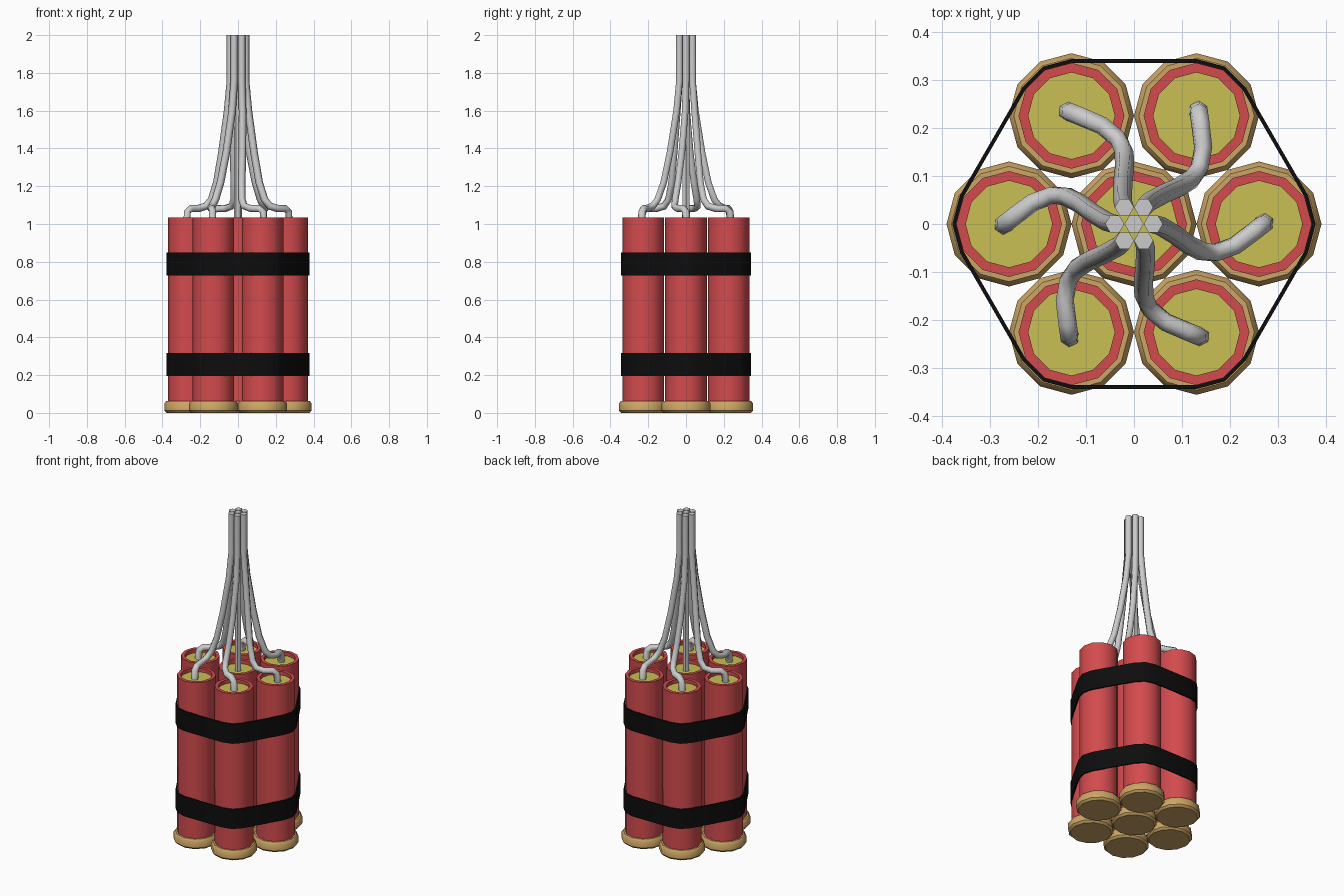
import bpy, bmesh
from math import radians, cos, sin, pi
from mathutils import Vector, Matrix

if "Cube" in bpy.data.objects:
    bpy.data.objects.remove(bpy.data.objects["Cube"])


def material(name, rgb):
    m = bpy.data.materials.new(name)
    m.diffuse_color = (*rgb, 1)
    m.use_nodes = True
    m.node_tree.nodes["Principled BSDF"].inputs["Base Color"].default_value = m.diffuse_color
    return m


RED = material("red_paper", (0.65, 0.07, 0.075))
YELLOW = material("yellow_fill", (0.58, 0.53, 0.09))
TAN = material("tan_cap", (0.6, 0.38, 0.13))
BLACK = material("black_tape", (0.004, 0.004, 0.004))


def loft(name, rings, mat=None, caps=(False, False), closed=False, angle=40):
    """Skin a list of equal-length vertex rings."""
    bm = bmesh.new()
    loops = [[bm.verts.new(p) for p in ring] for ring in rings]
    n = len(loops[0])
    pairs = list(zip(loops, loops[1:]))
    if closed:
        pairs.append((loops[-1], loops[0]))
    for a, b in pairs:
        for i in range(n):
            j = (i + 1) % n
            bm.faces.new((a[i], a[j], b[j], b[i]))
    if caps[0]:
        bm.faces.new(loops[0][::-1])
    if caps[1]:
        bm.faces.new(loops[-1])
    if pairs:
        bmesh.ops.recalc_face_normals(bm, faces=bm.faces)
    me = bpy.data.meshes.new(name)
    bm.to_mesh(me)
    bm.free()
    ob = bpy.data.objects.new(name, me)
    bpy.context.collection.objects.link(ob)
    if mat:
        me.materials.append(mat)
    bpy.ops.object.select_all(action='DESELECT')
    ob.select_set(True)
    bpy.context.view_layer.objects.active = ob
    bpy.ops.object.shade_smooth_by_angle(angle=radians(angle))
    return ob


def circle(r, z, c=(0, 0), n=12):
    return [(c[0] + r * cos(2 * pi * i / n), c[1] + r * sin(2 * pi * i / n), z) for i in range(n)]


def sweep(name, path):
    """Hexagonal wire along a path, carried without twisting."""
    pts = [Vector(p) for p in path]
    hexa = [Vector(p) for p in circle(0.02, 0, n=6)]
    rot, prev, rings = Matrix.Identity(3), Vector((0, 0, -1)), []
    for i, p in enumerate(pts):
        t = (pts[min(i + 1, len(pts) - 1)] - pts[max(i - 1, 0)]).normalized()
        rot = prev.rotation_difference(t).to_matrix() @ rot
        prev = t
        rings.append([p + rot @ h for h in hexa])
    return loft(name, rings, None, (True, True), angle=50 if len(path) == 2 else 65)


# Seven sticks: one in the middle, six around it
SPREAD = 0.26
centres = [(0, 0)] + [(SPREAD * cos(k * pi / 3), SPREAD * sin(k * pi / 3)) for k in range(6)]
cap_profile = [(0.118, 0), (0.13, 0.012), (0.13, 0.05), (0.12, 0.062), (0.1, 0.062)]
tube_profile = [(0.11, 0.05), (0.11, 1.035), (0.09, 1.035), (0.09, 1.005)]
for k, c in enumerate(centres):
    loft(f"end_cap_{k}", [circle(r, z, c) for r, z in cap_profile], TAN, (True, True))
    loft(f"stick_{k}", [circle(r, z, c) for r, z in tube_profile], RED)
    loft(f"stick_fill_{k}", [circle(0.09, 1.012, c)], YELLOW, (False, True))

# Tape bands: hull of the outer sticks


def hull(r, z):
    pts = []
    for k, c in enumerate(centres[1:]):
        for d in (-1, 0, 1):
            a = k * pi / 3 + d * pi / 6
            pts.append((c[0] + r * cos(a), c[1] + r * sin(a), z))
    return pts


for name, lo, hi in (("lower_band", 0.195, 0.317), ("upper_band", 0.727, 0.85)):
    loft(name, [hull(0.118, lo), hull(0.118, hi), hull(0.11, hi), hull(0.11, lo)],
         BLACK, closed=True)

# Wires: six swirl out of the bundle into the sticks, one runs straight down
path = [(0.04, 0, 2), (0.04, 0, 1.76), (0.055, -0.004, 1.6), (0.085, -0.022, 1.38),
        (0.112, -0.042, 1.22), (0.14, -0.057, 1.13), (0.168, -0.06, 1.095),
        (0.21, -0.045, 1.082), (0.25, -0.015, 1.082), (0.268, -0.001, 1.065),
        (0.272, 0.003, 1.0)]
for k in range(6):
    turn = Matrix.Rotation(k * pi / 3, 3, 'Z')
    sweep(f"wire_{k + 1}", [turn @ Vector(p) for p in path])
sweep("wire_centre", [(0, 0, 2), (0, 0, 1.0)])
